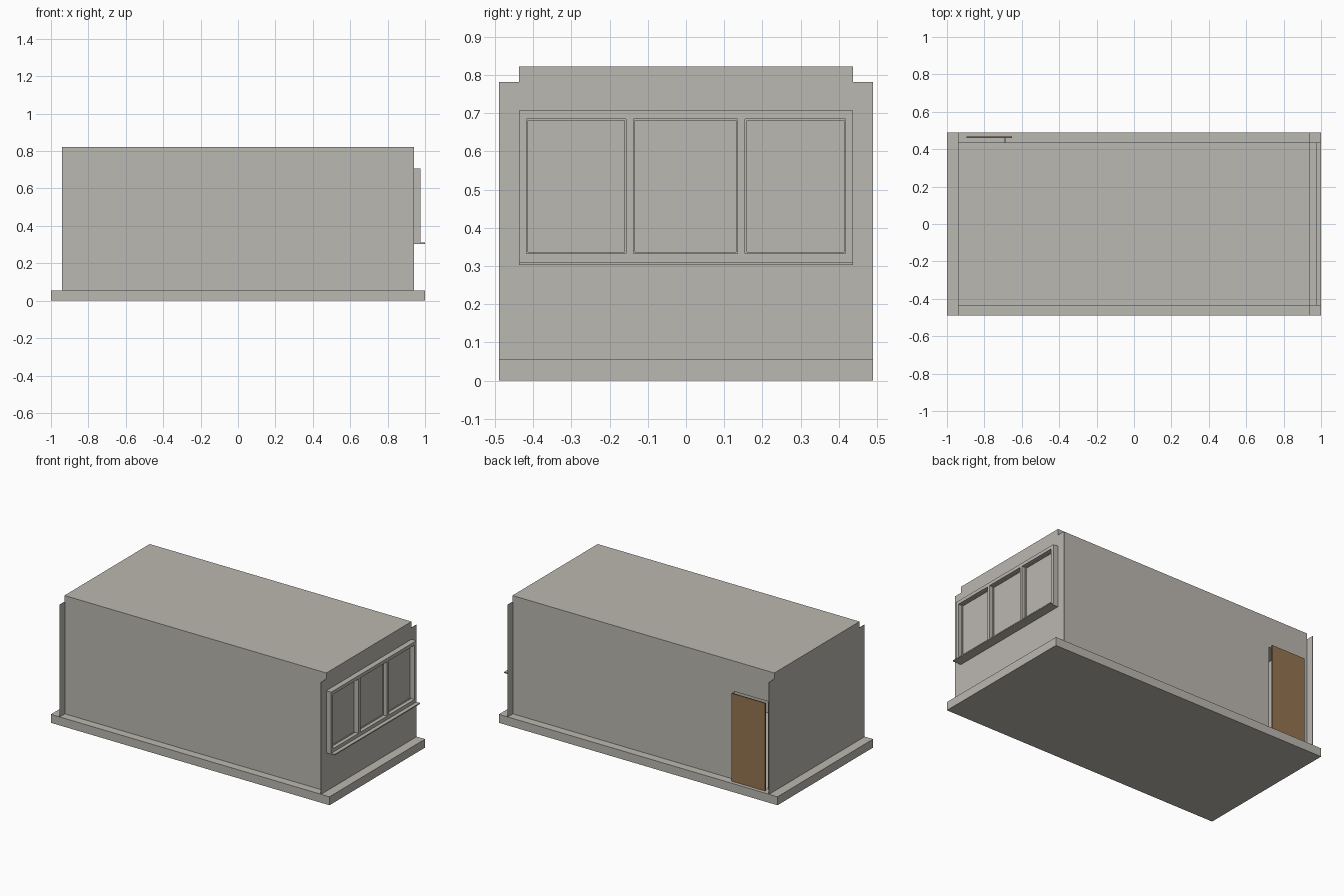
import bpy
import bmesh

old = bpy.data.objects.get("Cube")
if old:
    bpy.data.objects.remove(old, do_unlink=True)


def material(name, rgb):
    m = bpy.data.materials.new(name)
    m.use_nodes = True
    col = (*rgb, 1.0)
    m.diffuse_color = col
    m.node_tree.nodes["Principled BSDF"].inputs["Base Color"].default_value = col
    return m


concrete = material("warm grey", (0.50, 0.48, 0.44))
wood = material("brown wood", (0.30, 0.175, 0.08))


def boxes(name, mat, *spans):
    """One object made of boxes, each given as (x range, y range, z range)."""
    bm = bmesh.new()
    for span in spans:
        verts = bmesh.ops.create_cube(bm, size=1)["verts"]
        for v in verts:
            v.co = [lo if c < 0 else hi for c, (lo, hi) in zip(v.co, span)]
    mesh = bpy.data.meshes.new(name)
    bm.to_mesh(mesh)
    bm.free()
    mesh.materials.append(mat)
    obj = bpy.data.objects.new(name, mesh)
    bpy.context.collection.objects.link(obj)
    return obj


# Main dimensions
X, Y = 0.94, 0.437           # outer faces of the room
SLAB_Y = 0.49
FLOOR, EAVES, TOP = 0.055, 0.782, 0.822
T = 0.003                    # panel thickness
ROOM_X, WALL_Z = (-X + T, X - T), (FLOOR, EAVES)

# Base slab and roof slab
boxes("floor_slab", concrete, ((-1, 1), (-SLAB_Y, SLAB_Y), (0, FLOOR)))
boxes("roof_slab", concrete, ((-X, X), (-Y, Y), (EAVES, TOP)))

# Thin end panels reach past the long walls as fins
for side, sx in (("left", 1), ("right", -1)):
    xs = tuple(sorted((sx * X, sx * (X - T))))
    boxes(side + "_end_wall", concrete, (xs, (-SLAB_Y, SLAB_Y), WALL_Z))

# Long walls, the back one with a doorway
DOOR_X, DOOR_TOP = (-0.895, -0.652), 0.625
back = (Y - T, Y)
boxes("front_wall", concrete, (ROOM_X, (-Y, -Y + T), WALL_Z))
boxes("back_wall", concrete,
      ((ROOM_X[0], DOOR_X[0]), back, WALL_Z),
      ((DOOR_X[1], ROOM_X[1]), back, WALL_Z),
      (DOOR_X, back, (DOOR_TOP, EAVES)))

# Door leaf standing just off the wall, with its inner handle
boxes("door", wood, (DOOR_X, (0.460, 0.467), (FLOOR, DOOR_TOP)))
boxes("door_handle", concrete, ((-0.693, -0.688), (Y, 0.460), (0.33, 0.36)))

# Window frame: rails, end posts and mullions around three panes
FACE = 0.975
panes = [(-0.417, -0.157), (-0.137, 0.135), (0.155, 0.417)]
Z0, Z1 = 0.333, 0.685
depth = (X, FACE)
edges = [-Y] + [v for pane in panes for v in pane] + [Y]
posts = [(depth, (a, b), (Z0, Z1)) for a, b in zip(edges[::2], edges[1::2])]
boxes("window_frame", concrete,
      (depth, (-Y, Y), (0.310, Z0)), (depth, (-Y, Y), (Z1, 0.707)), *posts)
boxes("window_sill", concrete, ((X, 1.0), (-Y, Y), (0.303, 0.310)))

# Recessed panes, each with a slim bead around it
B = 0.004
for i, (a, b) in enumerate(panes, 1):
    boxes(f"window_pane_{i}", concrete, ((X, 0.945), (a, b), (Z0, Z1)))
    bead = (0.945, 0.951)
    boxes(f"window_bead_{i}", concrete,
          (bead, (a, a + B), (Z0, Z1)), (bead, (b - B, b), (Z0, Z1)),
          (bead, (a + B, b - B), (Z0, Z0 + B)),
          (bead, (a + B, b - B), (Z1 - B, Z1)))
